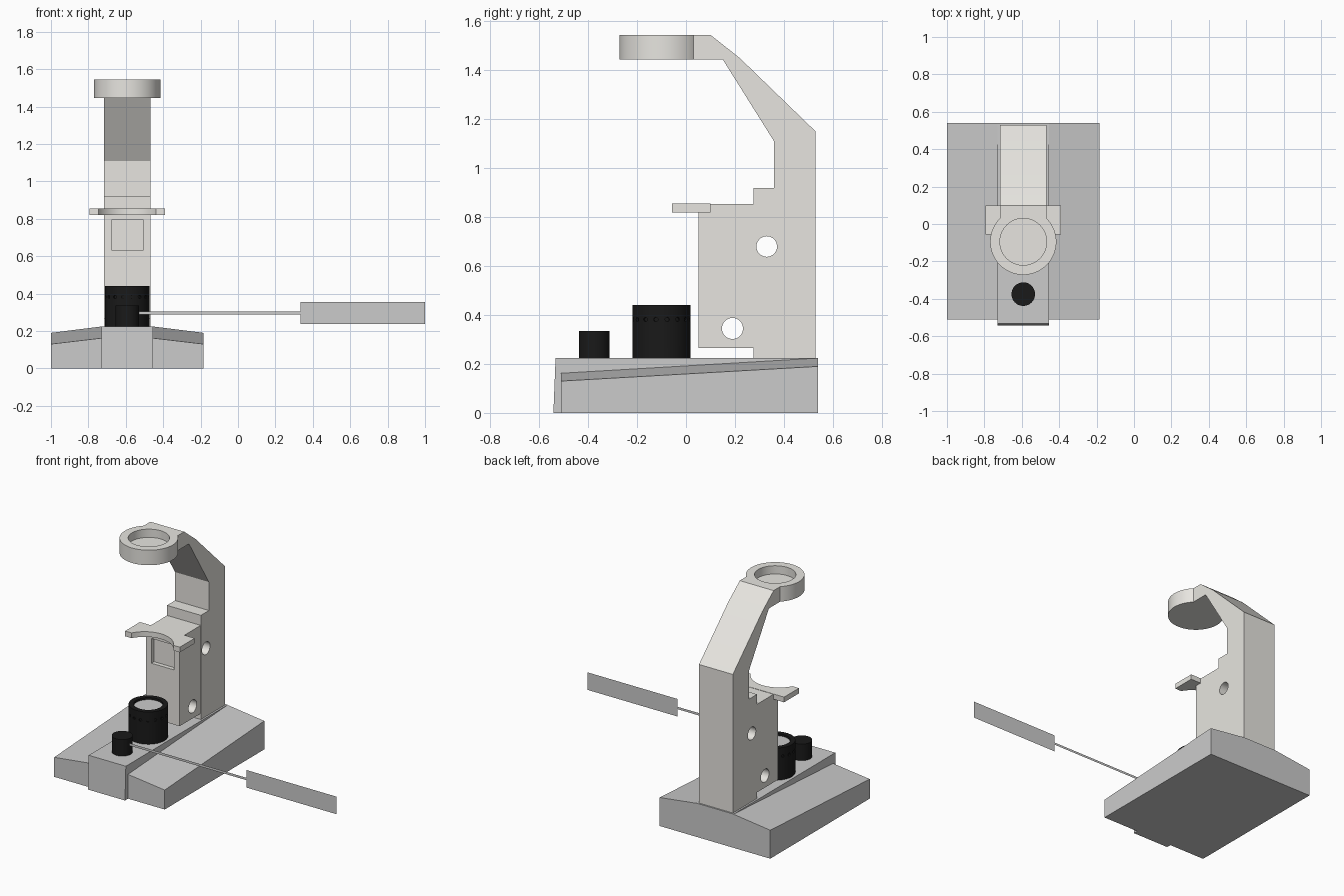
import bpy, bmesh
from math import sin, cos, pi, radians, atan2
from mathutils import Matrix

if "Cube" in bpy.data.objects:
    bpy.data.objects.remove(bpy.data.objects["Cube"])

CX = -0.592   # centre line of the microscope


def material(name, rgb):
    m = bpy.data.materials.new(name)
    m.diffuse_color = (*rgb, 1)
    m.use_nodes = True
    m.node_tree.nodes["Principled BSDF"].inputs["Base Color"].default_value = m.diffuse_color
    return m


CREAM = material("cream", (0.8, 0.785, 0.745))
BLACK = material("black", (0.01, 0.01, 0.01))


def finish(name, bm, mat=None, smooth=False):
    bmesh.ops.recalc_face_normals(bm, faces=bm.faces[:])
    me = bpy.data.meshes.new(name)
    bm.to_mesh(me)
    bm.free()
    ob = bpy.data.objects.new(name, me)
    bpy.context.collection.objects.link(ob)
    if mat:
        me.materials.append(mat)
    if smooth:
        smooth_edges(ob)
    return ob


def activate(ob):
    bpy.ops.object.select_all(action='DESELECT')
    ob.select_set(True)
    bpy.context.view_layer.objects.active = ob


def smooth_edges(ob):
    activate(ob)
    bpy.ops.object.shade_smooth_by_angle(angle=radians(30))


def loft(name, a, b, mat=None):
    """Solid between two matching outlines."""
    bm = bmesh.new()
    va, vb = [bm.verts.new(p) for p in a], [bm.verts.new(p) for p in b]
    bm.faces.new(va)
    bm.faces.new(vb)
    for i in range(len(a)):
        j = (i + 1) % len(a)
        bm.faces.new((va[i], va[j], vb[j], vb[i]))
    return finish(name, bm, mat)


def side_prism(name, yz, half, mat=None):
    return loft(name, [(CX - half, y, z) for y, z in yz],
                [(CX + half, y, z) for y, z in yz], mat)


def lathe(name, profile, y, mat=None, n=64):
    """Spin an (r, z) profile that starts and ends on the axis."""
    bm = bmesh.new()
    rings = []
    for r, z in profile:
        count = n if r else 1
        rings.append([bm.verts.new((CX + r * cos(2 * pi * i / n),
                                    y + r * sin(2 * pi * i / n), z)) for i in range(count)])
    for a, b in zip(rings, rings[1:]):
        for i in range(n):
            j = (i + 1) % n
            if len(a) == 1:
                bm.faces.new((a[0], b[i], b[j]))
            elif len(b) == 1:
                bm.faces.new((a[i], a[j], b[0]))
            else:
                bm.faces.new((a[i], a[j], b[j], b[i]))
    return finish(name, bm, mat, True)


def cut(ob, cutter):
    cutter.hide_render = True
    mod = ob.modifiers.new("cut", 'BOOLEAN')
    mod.operation, mod.solver, mod.object = 'DIFFERENCE', 'EXACT', cutter
    activate(ob)
    bpy.ops.object.modifier_apply(modifier=mod.name)
    bpy.data.objects.remove(cutter)


def cross_hole(ob, y, z, r):
    n = 48
    cut(ob, side_prism("hole_cutter", [(y + r * cos(2 * pi * i / n), z + r * sin(2 * pi * i / n))
                                       for i in range(n)], 0.3))
    smooth_edges(ob)


# Base: raised centre spine and two sloping wings
side_prism("base_spine", [(-0.542, 0), (0.54, 0), (0.54, 0.225), (-0.533, 0.225)], 0.137)
for side, label in ((-1, "left"), (1, "right")):
    xi, xo = CX + side * 0.137, CX + side * 0.408
    loft(f"base_wing_{label}",
         [(xi, -0.51, 0), (xo, -0.51, 0), (xo, 0.54, 0), (xi, 0.54, 0)],
         [(xi, -0.51, 0.162), (xo, -0.51, 0.13), (xo, 0.54, 0.19), (xi, 0.54, 0.224)])

# Column with bent arm
arm = side_prism("column_arm", [
    (0.275, 0.225), (0.53, 0.225), (0.53, 1.15), (0.22, 1.45), (0.10, 1.545), (0.03, 1.545),
    (0.03, 1.445), (0.15, 1.445), (0.36, 1.11), (0.36, 0.92), (0.275, 0.92)], 0.125, CREAM)
cross_hole(arm, 0.33, 0.68, 0.042)

# Tube holder ring with closed floor
lathe("tube_holder", [(0, 1.445), (0.177, 1.445), (0.177, 1.545), (0.125, 1.545),
                      (0.125, 1.49), (0, 1.49)], -0.095, CREAM)

# Stage carrier block with front window recess
block = side_prism("stage_carrier", [(0.052, 0.265), (0.275, 0.265),
                                     (0.275, 0.853), (0.052, 0.853)], 0.124, CREAM)
cut(block, side_prism("window_cutter", [(0.0, 0.63), (0.08, 0.63), (0.08, 0.795), (0.0, 0.795)], 0.083))
cross_hole(block, 0.19, 0.345, 0.043)

# Stage fork: plate with a curved front opening
R, YC = 0.175, -0.14
a0 = atan2(-0.057 - YC, 0.154)
arc = [(CX + R * cos(t), YC + R * sin(t)) for t in
       (a0 + (pi - 2 * a0) * i / 24 for i in range(25))]
outline = [(CX - 0.202, -0.057), (CX - 0.202, 0.10), (CX + 0.202, 0.10), (CX + 0.202, -0.057)] + arc
fork = loft("stage_fork", [(x, y, 0.82) for x, y in outline],
            [(x, y, 0.855) for x, y in outline], CREAM)
smooth_edges(fork)

# Lamp housing with a ring of dimples and a grey lens
lamp = lathe("lamp_housing", [(0, 0.225), (0.119, 0.225), (0.119, 0.44), (0.088, 0.44),
                              (0.088, 0.415), (0, 0.415)], -0.10, BLACK)
bm = bmesh.new()
for i in range(16):
    m = (Matrix.Translation((CX, -0.10, 0.382)) @ Matrix.Rotation(2 * pi * (i + 0.5) / 16, 4, 'Z')
         @ Matrix.Translation((0.119, 0, 0)) @ Matrix.Rotation(pi / 2, 4, 'Y'))
    bmesh.ops.create_cone(bm, cap_ends=True, segments=12, radius1=0.009, radius2=0.009,
                          depth=0.016, matrix=m)
cut(lamp, finish("dimple_cutter", bm))
smooth_edges(lamp)
lathe("lamp_lens", [(0, 0.41), (0.087, 0.41), (0.087, 0.427), (0, 0.427)], -0.10)

# Power knob
lathe("power_knob", [(0, 0.225), (0.063, 0.225), (0.063, 0.335), (0, 0.335)], -0.375, BLACK, 48)

# Flat pointer line and blank label plate
for name, x0, x1, z0, z1 in (("pointer_line", -0.53, 0.335, 0.287, 0.303),
                             ("label_plate", 0.335, 1.0, 0.238, 0.355)):
    bm = bmesh.new()
    bm.faces.new([bm.verts.new(p) for p in ((x0, -0.387, z0), (x1, -0.387, z0),
                                            (x1, -0.387, z1), (x0, -0.387, z1))])
    ob = finish(name, bm)
    if ob.data.polygons[0].normal.y > 0:
        ob.data.flip_normals()
